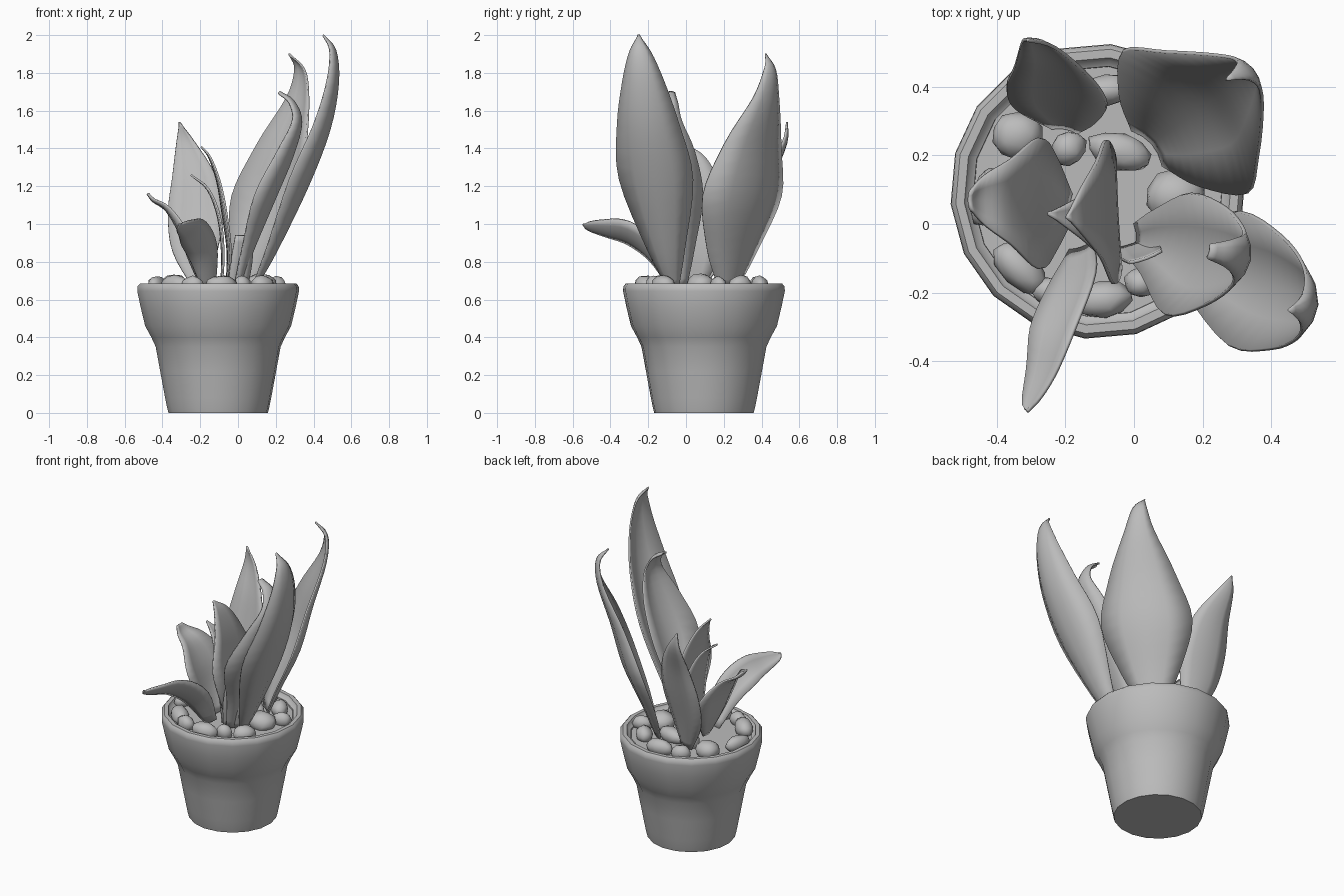
import bpy, bmesh, math, random
from mathutils import Vector, Matrix

random.seed(4)
if "Cube" in bpy.data.objects:
    bpy.data.objects.remove(bpy.data.objects["Cube"], do_unlink=True)

grey = bpy.data.materials.new("plain_grey")
grey.use_nodes = True
grey.diffuse_color = (0.5, 0.5, 0.5, 1)
grey.node_tree.nodes["Principled BSDF"].inputs["Base Color"].default_value = (0.5, 0.5, 0.5, 1)

CENTRE = Vector((-0.105, 0.095, 0))


def finish(name, bm, angle=40):
    """Turn a bmesh into a smooth shaded grey object."""
    bmesh.ops.recalc_face_normals(bm, faces=bm.faces)
    mesh = bpy.data.meshes.new(name)
    bm.to_mesh(mesh)
    bm.free()
    mesh.materials.append(grey)
    obj = bpy.data.objects.new(name, mesh)
    bpy.context.collection.objects.link(obj)
    bpy.ops.object.select_all(action="DESELECT")
    obj.select_set(True)
    bpy.context.view_layer.objects.active = obj
    bpy.ops.object.shade_smooth_by_angle(angle=math.radians(angle))
    return obj


def lathe(name, profile, sides=18):
    """Revolve a (radius, height) profile about the pot axis."""
    bm = bmesh.new()
    start = Matrix.Rotation(math.radians(5), 3, "Z")
    verts = [bm.verts.new(CENTRE + start @ Vector((r, 0, z))) for r, z in profile]
    edges = [bm.edges.new(pair) for pair in zip(verts, verts[1:])]
    bmesh.ops.spin(bm, geom=verts + edges, cent=CENTRE, axis=(0, 0, 1),
                   angle=math.tau, steps=sides, use_duplicate=False)
    bmesh.ops.remove_doubles(bm, verts=bm.verts, dist=0.0005)
    return finish(name, bm)


def spline(points, steps):
    """Catmull-Rom samples through points of any dimension."""
    pts = [2 * points[0] - points[1], *points, 2 * points[-1] - points[-2]]
    out = []
    for a, b, c, d in zip(pts, pts[1:], pts[2:], pts[3:]):
        for i in range(steps):
            t = i / steps
            out.append(0.5 * (2 * b + (c - a) * t + (2 * a - 5 * b + 4 * c - d) * t * t
                              + (3 * b - a - 3 * c + d) * t ** 3))
    return out + [points[-1]]


def leaf(name, facing, path, cup=0.4, roll=0):
    """Cupped blade: path holds x, y, z and half width; facing is its outward angle."""
    a = math.radians(facing)
    side = Vector((-math.sin(a), math.cos(a), 0))
    rows = spline([Vector(p) for p in path], 4)
    mids = [r.to_3d() for r in rows]
    bm = bmesh.new()
    grid = []
    for i, row in enumerate(rows):
        tangent = (mids[min(i + 1, len(mids) - 1)] - mids[max(i - 1, 0)]).normalized()
        across = Matrix.Rotation(math.radians(roll), 3, tangent) @ side
        inward = tangent.cross(across).normalized()
        half = max(row[3], 0.003)
        grid.append([bm.verts.new(mids[i] + across * half * u + inward * half * cup * u * u)
                     for u in (-1, -0.5, 0, 0.5, 1)])
    for low, high in zip(grid, grid[1:]):
        for j in range(4):
            bm.faces.new((low[j], low[j + 1], high[j + 1], high[j]))
    obj = finish(name, bm, 60)
    solid = obj.modifiers.new("thickness", "SOLIDIFY")
    solid.thickness = 0.01
    solid.offset = 0


# Pot with rounded rim and stepped inner lip, then the soil
lathe("pot", [(0, 0), (0.264, 0), (0.272, 0.03), (0.282, 0.08), (0.308, 0.22), (0.332, 0.35),
              (0.355, 0.4), (0.388, 0.46), (0.412, 0.56), (0.43, 0.645), (0.428, 0.67),
              (0.415, 0.685), (0.39, 0.685), (0.383, 0.67), (0.365, 0.66), (0.36, 0.6)])
lathe("soil", [(0, 0.65), (0.364, 0.65)])

# Leaves, tallest first
leaf("tall_left_leaf", -5, [
    (0.09, -0.07, 0.66, 0.03), (0.2, -0.11, 0.85, 0.1), (0.37, -0.165, 1.2, 0.195),
    (0.485, -0.205, 1.5, 0.165), (0.53, -0.23, 1.75, 0.11), (0.515, -0.245, 1.92, 0.055),
    (0.45, -0.25, 2.0, 0)], 0.45)
leaf("back_left_leaf", 41, [
    (0.055, 0.235, 0.66, 0.07), (0.115, 0.28, 0.85, 0.18), (0.21, 0.35, 1.12, 0.275),
    (0.275, 0.39, 1.4, 0.2), (0.335, 0.44, 1.66, 0.09), (0.335, 0.45, 1.82, 0.04),
    (0.27, 0.42, 1.9, 0)], 0.32)
leaf("middle_left_leaf", -12, [
    (0.01, -0.05, 0.66, 0.05), (0.08, -0.06, 0.86, 0.1), (0.19, -0.1, 1.12, 0.18),
    (0.29, -0.105, 1.36, 0.145), (0.335, -0.105, 1.54, 0.08), (0.295, -0.09, 1.65, 0.045),
    (0.22, -0.08, 1.7, 0.02)])
leaf("back_right_leaf", 80, [
    (-0.2, 0.28, 0.66, 0.04), (-0.225, 0.34, 0.85, 0.12), (-0.22, 0.4, 1.05, 0.148),
    (-0.23, 0.46, 1.25, 0.115), (-0.275, 0.53, 1.43, 0.05), (-0.31, 0.535, 1.54, 0)], 0.2)
leaf("centre_leaf", 183, [
    (-0.06, 0.03, 0.66, 0.06), (-0.05, 0.03, 0.85, 0.16), (-0.075, 0.035, 1.05, 0.21),
    (-0.105, 0.04, 1.22, 0.14), (-0.15, 0.035, 1.35, 0.07), (-0.195, 0.02, 1.41, 0)], 0.02)
leaf("inner_right_leaf", 180, [
    (-0.09, 0, 0.66, 0.04), (-0.085, 0.01, 0.84, 0.09), (-0.105, 0.02, 1.03, 0.11),
    (-0.16, 0.02, 1.18, 0.06), (-0.25, 0.03, 1.26, 0)], 0.1)
leaf("right_leaf", 180, [
    (-0.19, 0.05, 0.66, 0.04), (-0.255, 0.06, 0.8, 0.14), (-0.31, 0.06, 0.95, 0.19),
    (-0.38, 0.065, 1.07, 0.12), (-0.45, 0.07, 1.12, 0.065), (-0.48, 0.07, 1.16, 0.025)], 0.2)
leaf("front_leaf", 249, [
    (-0.15, -0.07, 0.66, 0.04), (-0.175, -0.18, 0.84, 0.085), (-0.225, -0.31, 0.94, 0.09),
    (-0.265, -0.44, 0.97, 0.06), (-0.3, -0.52, 0.985, 0.03), (-0.31, -0.545, 1.0, 0)],
    0.2, 48)
leaf("base_sheath", -70, [
    (0, -0.06, 0.66, 0.055), (0.02, -0.085, 0.8, 0.06), (0.035, -0.1, 0.94, 0.05)], 0.1)


# Pebbles on the soil: x, y, radius along, radius across, turn
stones = [(-0.34, 0.26, 0.075, 0.07, 0), (-0.19, 0.22, 0.055, 0.05, 40),
          (-0.04, 0.21, 0.1, 0.055, -15), (0.12, 0.08, 0.085, 0.08, 0),
          (-0.09, -0.22, 0.085, 0.055, 10), (-0.33, -0.13, 0.1, 0.055, -45),
          (-0.43, 0.08, 0.09, 0.045, 75), (-0.08, 0.39, 0.09, 0.045, 5),
          (0.2, 0.17, 0.06, 0.04, 20), (0.1, 0.29, 0.07, 0.05, -50),
          (0.13, -0.12, 0.07, 0.055, 45), (0.02, -0.17, 0.05, 0.045, 0),
          (-0.24, -0.2, 0.06, 0.045, -20), (-0.23, 0.38, 0.06, 0.045, 25)]
for n, (x, y, along, across, turn) in enumerate(stones):
    bm = bmesh.new()
    bmesh.ops.create_icosphere(bm, subdivisions=2, radius=1)
    for v in bm.verts:
        v.co *= random.uniform(0.92, 1.06)
    place = (Matrix.Translation((x, y, 0.675)) @ Matrix.Rotation(math.radians(turn), 4, "Z")
             @ Matrix.Diagonal((along, across, 0.035 + 0.35 * across, 1)))
    bmesh.ops.transform(bm, matrix=place, verts=bm.verts)
    finish(f"pebble_{n + 1}", bm, 50)
